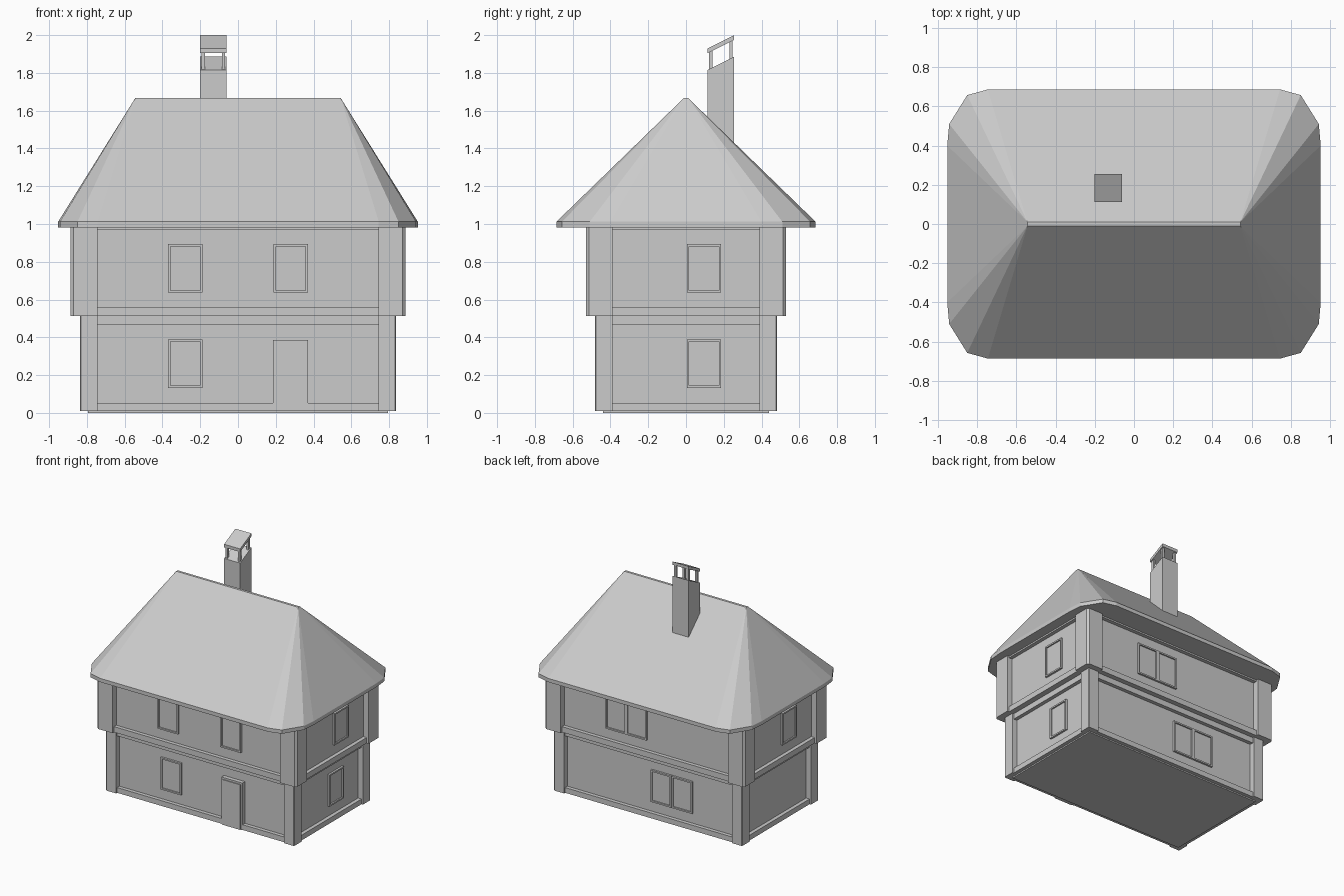
import bpy, bmesh, math
from mathutils import Matrix, Vector

if "Cube" in bpy.data.objects:
    bpy.data.objects.remove(bpy.data.objects["Cube"])

plaster = bpy.data.materials.new("plain grey")
plaster.diffuse_color = (0.6, 0.6, 0.6, 1)
plaster.use_nodes = True
plaster.node_tree.nodes["Principled BSDF"].inputs["Base Color"].default_value = plaster.diffuse_color


def finish(name, bm):
    bmesh.ops.recalc_face_normals(bm, faces=bm.faces)
    me = bpy.data.meshes.new(name)
    bm.to_mesh(me)
    bm.free()
    me.materials.append(plaster)
    ob = bpy.data.objects.new(name, me)
    bpy.context.collection.objects.link(ob)
    return ob


def add_box(bm, lo, hi, frame=Matrix.Identity(4)):
    lo, hi = Vector(lo), Vector(hi)
    m = frame @ Matrix.Translation((lo + hi) / 2) @ Matrix.Diagonal((*(hi - lo), 1))
    return bmesh.ops.create_cube(bm, size=1, matrix=m)["verts"]


def box(name, lo, hi):
    bm = bmesh.new()
    add_box(bm, lo, hi)
    return finish(name, bm)


def prism(name, pts, z0, z1):
    bm = bmesh.new()
    f = bm.faces.new([bm.verts.new((x, y, z0)) for x, y in pts])
    r = bmesh.ops.extrude_face_region(bm, geom=[f], use_keep_orig=True)
    for v in r["geom"]:
        if isinstance(v, bmesh.types.BMVert):
            v.co.z = z1
    return finish(name, bm)


# wall frame: local x runs along the wall, local -y points outwards
def wall(angle, dist):
    return Matrix.Rotation(angle, 4, 'Z') @ Matrix.Translation((0, -dist, 0))


FRONT, RIGHT, BACK, LEFT = 0, math.pi / 2, math.pi, -math.pi / 2
IX, IY = 0.745, 0.39          # inner edges of the corner posts


def storey(name, wx, wy, px, py, z0, z1, low_beam, high_beam, chamfer, jut):
    # plaster walls
    box(name + "_walls", (-wx, -wy, 0 if z0 < 0.1 else z0), (wx, wy, z1))
    # four corner posts
    pts = [(IX, IY), (px, IY), (px, py - chamfer), (px - chamfer, py), (IX, py)]
    post = prism(name + "_corner_posts", pts, z0, z1)
    mod = post.modifiers.new("mirror", 'MIRROR')
    mod.use_axis = (True, True, False)
    mod.use_mirror_merge = False
    # horizontal beams between the posts
    bm = bmesh.new()
    for a, d, half in ((FRONT, wy, IX), (BACK, wy, IX), (RIGHT, wx, IY), (LEFT, wx, IY)):
        for b0, b1 in (low_beam, high_beam):
            add_box(bm, (-half, -jut, b0), (half, 0.01, b1), wall(a, d))
    finish(name + "_beams", bm)


LX, LY, UX, UY = 0.795, 0.44, 0.84, 0.48
storey("lower", LX, LY, 0.837, 0.483, 0.01, 0.512, (0.01, 0.052), (0.467, 0.512), 0.006, 0.03)
storey("upper", UX, UY, 0.887, 0.53, 0.512, 0.985, (0.512, 0.557), (0.97, 0.985), 0.016, 0.03)


# framed windows: x0 is the left edge seen from outside
def window(name, angle, dist, x0, z0, w=0.182, h=0.256, t=0.012, out=0.016):
    m, x1, z1 = wall(angle, dist), x0 + w, z0 + h
    bm = bmesh.new()
    for xa, xb in ((x0, x0 + t), (x1 - t, x1)):
        add_box(bm, (xa, -out, z0), (xb, 0.005, z1), m)
    for za, zb in ((z0, z0 + t), (z1 - t, z1)):
        add_box(bm, (x0 + t, -out, za), (x1 - t, 0.005, zb), m)
    add_box(bm, (x0 + t, -0.005, z0 + t), (x1 - t, 0.005, z1 - t), m)
    finish(name, bm)


LZ, UZ = 0.133, 0.637
window("front_lower_window", FRONT, LY, -0.37, LZ)
window("front_upper_window_a", FRONT, UY, -0.37, UZ)
window("front_upper_window_b", FRONT, UY, 0.188, UZ)
window("right_lower_window", RIGHT, LX, 0.004, LZ)
window("right_upper_window", RIGHT, UX, 0.004, UZ)
window("left_upper_window", LEFT, UX, 0.004, UZ)
window("back_lower_window_a", BACK, LY, 0.004, LZ)
window("back_lower_window_b", BACK, LY, 0.19, LZ)
window("back_upper_window_a", BACK, UY, -0.37, UZ)
window("back_upper_window_b", BACK, UY, -0.186, UZ)

# door with a stepped surround
box("door_frame", (0.184, -LY - 0.033, 0.01), (0.37, -LY + 0.01, 0.387))
box("door_leaf", (0.196, -LY - 0.04, 0.01), (0.356, -LY, 0.372))

# hipped roof with cut corners and a narrow flat ridge
corner = [(0.952, 0.40), (0.942, 0.51), (0.85, 0.657), (0.745, 0.686)]
ring = (corner + [(-x, y) for x, y in reversed(corner)]
        + [(-x, -y) for x, y in corner] + [(x, -y) for x, y in reversed(corner)])
bm = bmesh.new()
low = [bm.verts.new((x, y, 0.982)) for x, y in ring]
top = [bm.verts.new((x, y, 1.012)) for x, y in ring]
ridge = {(sx, sy): bm.verts.new((sx * 0.543, sy * 0.01, 1.668)) for sx in (1, -1) for sy in (1, -1)}
bm.faces.new(low)
bm.faces.new([ridge[k] for k in ((1, 1), (-1, 1), (-1, -1), (1, -1))])
for i in range(len(ring)):
    j = (i + 1) % len(ring)
    bm.faces.new((low[i], low[j], top[j], top[i]))
    a, b = (ridge[(1 if v.co.x > 0 else -1, 1 if v.co.y > 0 else -1)] for v in (top[i], top[j]))
    bm.faces.new((top[i], top[j], a) if a is b else (top[i], top[j], b, a))
finish("roof", bm)

# chimney: everything above the shaft follows a slope rising to the back
CX0, CX1, CY0, CY1 = -0.202, -0.06, 0.113, 0.255


def sloped(name, boxes, shear_bottom=True):
    bm = bmesh.new()
    for lo, hi in boxes:
        for v in add_box(bm, lo, hi):
            if shear_bottom or v.co.z > 1.7:
                v.co.z += (v.co.y - CY0) * 0.5
    finish(name, bm)


sloped("chimney_shaft", [((CX0, CY0, 1.38), (CX1, CY1, 1.815))], False)
p = 0.018
sloped("chimney_cap_posts", [((x, y, 1.80), (x + p, y + p, 1.91))
                             for x in (CX0 + 0.008, CX1 - p - 0.008)
                             for y in (CY0 + 0.008, CY1 - p - 0.008)])
sloped("chimney_cap", [((CX0, CY0, 1.904), (CX1, CY1, 1.929))])
